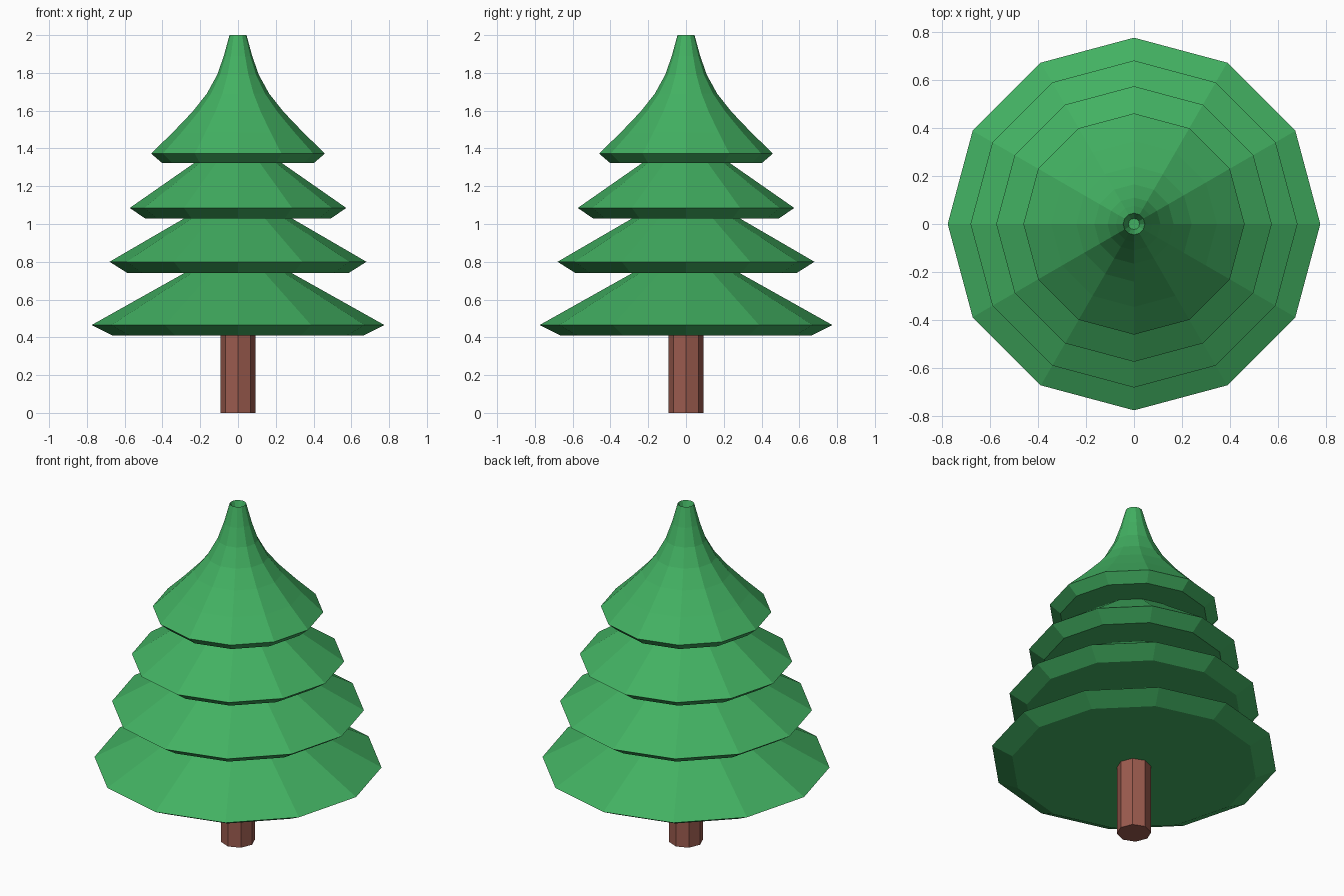
import bpy
import bmesh
from math import cos, sin, tau

cube = bpy.data.objects.get("Cube")
if cube:
    bpy.data.objects.remove(cube, do_unlink=True)


def make_material(name, color):
    mat = bpy.data.materials.new(name)
    mat.use_nodes = True
    mat.diffuse_color = color
    mat.node_tree.nodes["Principled BSDF"].inputs["Base Color"].default_value = color
    return mat


def lathe(name, profile, sides, mat):
    """Closed flat-shaded solid turned from (radius, height) points, lowest first."""
    bm = bmesh.new()
    rings = []
    for r, z in profile:
        angles = [tau * i / sides for i in range(sides)]
        rings.append([bm.verts.new((r * cos(a), r * sin(a), z)) for a in angles])
    for low, high in zip(rings, rings[1:]):
        for i in range(sides):
            j = (i + 1) % sides
            bm.faces.new((low[i], low[j], high[j], high[i]))
    bm.faces.new(rings[0][::-1])
    bm.faces.new(rings[-1])
    mesh = bpy.data.meshes.new(name)
    bm.to_mesh(mesh)
    bm.free()
    mesh.materials.append(mat)
    obj = bpy.data.objects.new(name, mesh)
    bpy.context.collection.objects.link(obj)
    return obj


green = make_material("leaf green", (0.055, 0.44, 0.122, 1))
brown = make_material("bark brown", (0.33, 0.105, 0.077, 1))

# Trunk, running a little way into the foliage
lathe("trunk", [(0.093, 0), (0.093, 0.45)], 8, brown)

# Skirted branch tiers: underside, bevelled rim, slope tucked into the tier above
lathe("bottom_tier", [(0.665, 0.41), (0.775, 0.465), (0.24, 0.765)], 12, green)
lathe("lower_middle_tier", [(0.585, 0.74), (0.68, 0.8), (0.25, 1.05)], 12, green)
lathe("upper_middle_tier", [(0.49, 1.028), (0.573, 1.085), (0.20, 1.345)], 12, green)

# Flared top tier with a small funnel sunk into its tip
lathe("top_tier", [(0.402, 1.323), (0.46, 1.373), (0.345, 1.485), (0.24, 1.595),
                   (0.165, 1.69), (0.11, 1.79), (0.075, 1.89), (0.045, 2.0),
                   (0.023, 1.93)], 12, green)
